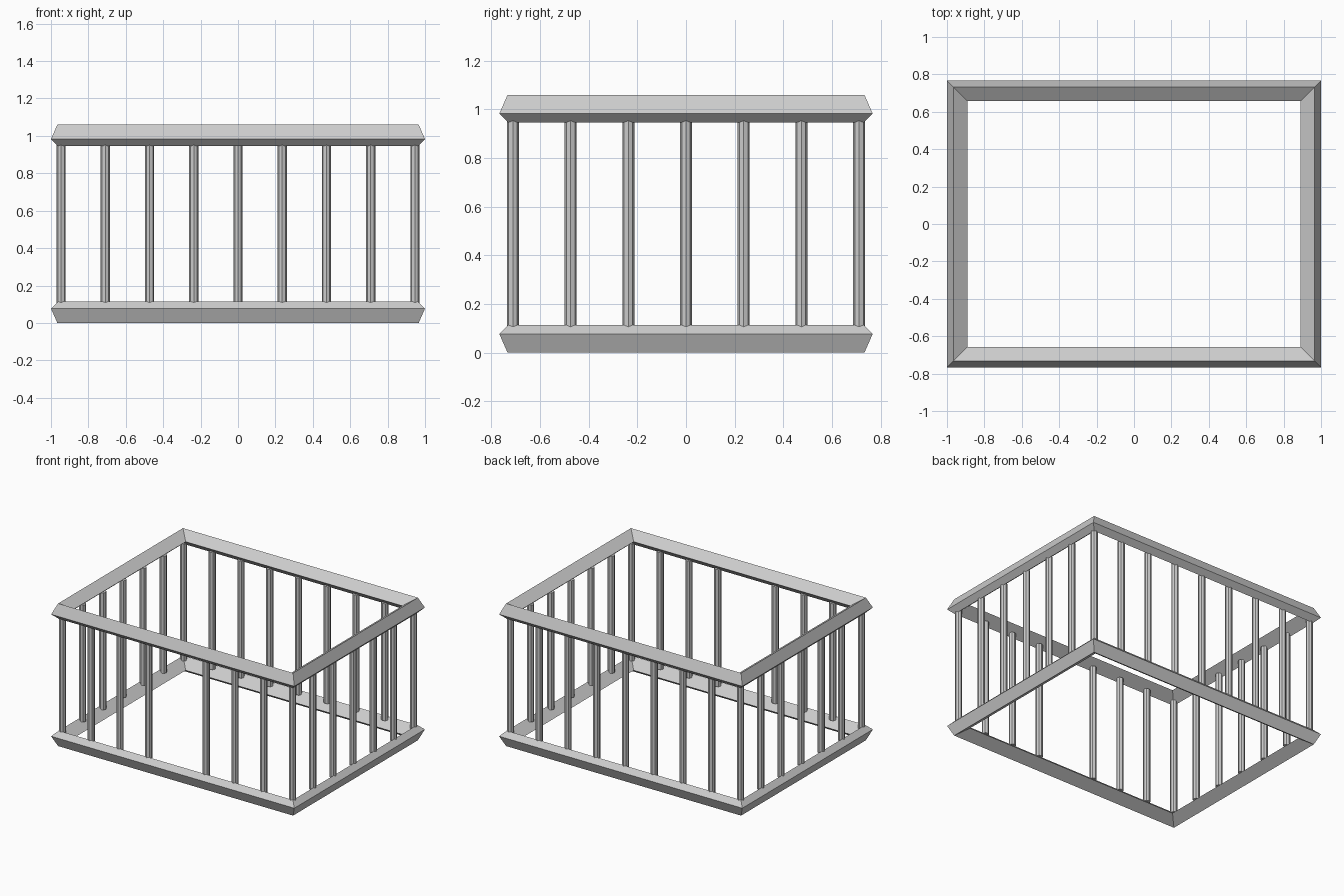
import bpy, bmesh, math

if "Cube" in bpy.data.objects:
    bpy.data.objects.remove(bpy.data.objects["Cube"])

HX, HY, H = 1.0, 0.767, 1.06
# rail cross-section: (inset from outer edge, height), upper rail
PROFILE = [(0.0, 0.983), (0.034, H), (0.11, 1.008), (0.037, 0.946)]


def make_object(name, bm):
    bmesh.ops.recalc_face_normals(bm, faces=bm.faces)
    me = bpy.data.meshes.new(name)
    bm.to_mesh(me)
    bm.free()
    ob = bpy.data.objects.new(name, me)
    bpy.context.collection.objects.link(ob)
    return ob


def rail(name, flip):
    # mitred rectangular ring swept from the profile
    bm = bmesh.new()
    rings = []
    for sx, sy in ((-1, -1), (1, -1), (1, 1), (-1, 1)):
        rings.append([bm.verts.new((sx * (HX - d), sy * (HY - d), H - z if flip else z))
                      for d, z in PROFILE])
    n = len(PROFILE)
    for i in range(4):
        a, b = rings[i], rings[(i + 1) % 4]
        for j in range(n):
            k = (j + 1) % n
            bm.faces.new((a[j], b[j], b[k], a[k]))
    return make_object(name, bm)


rail("top_rail", False)
rail("bottom_rail", True)

# one shared eight-sided bar mesh
Z0, Z1 = 0.095, H - 0.095
bm = bmesh.new()
bmesh.ops.create_cone(bm, cap_ends=True, segments=8, radius1=0.0245,
                      radius2=0.0245, depth=Z1 - Z0)
first = make_object("bar", bm)
bar_mesh = first.data
bpy.data.objects.remove(first)


def bar(name, x, y):
    ob = bpy.data.objects.new(name, bar_mesh)
    ob.location = (x, y, (Z0 + Z1) / 2)
    bpy.context.collection.objects.link(ob)


BX, BY = 0.946, 0.711
# front and back rows, the front middle bar is left out as an opening
for i in range(9):
    x = -BX + i * BX / 4
    if i != 4:
        bar("front_bar", x, -BY)
    bar("back_bar", x, BY)
# side rows between the corner bars
for i in range(1, 6):
    y = -BY + i * BY / 3
    bar("left_bar", -BX, y)
    bar("right_bar", BX, y)
